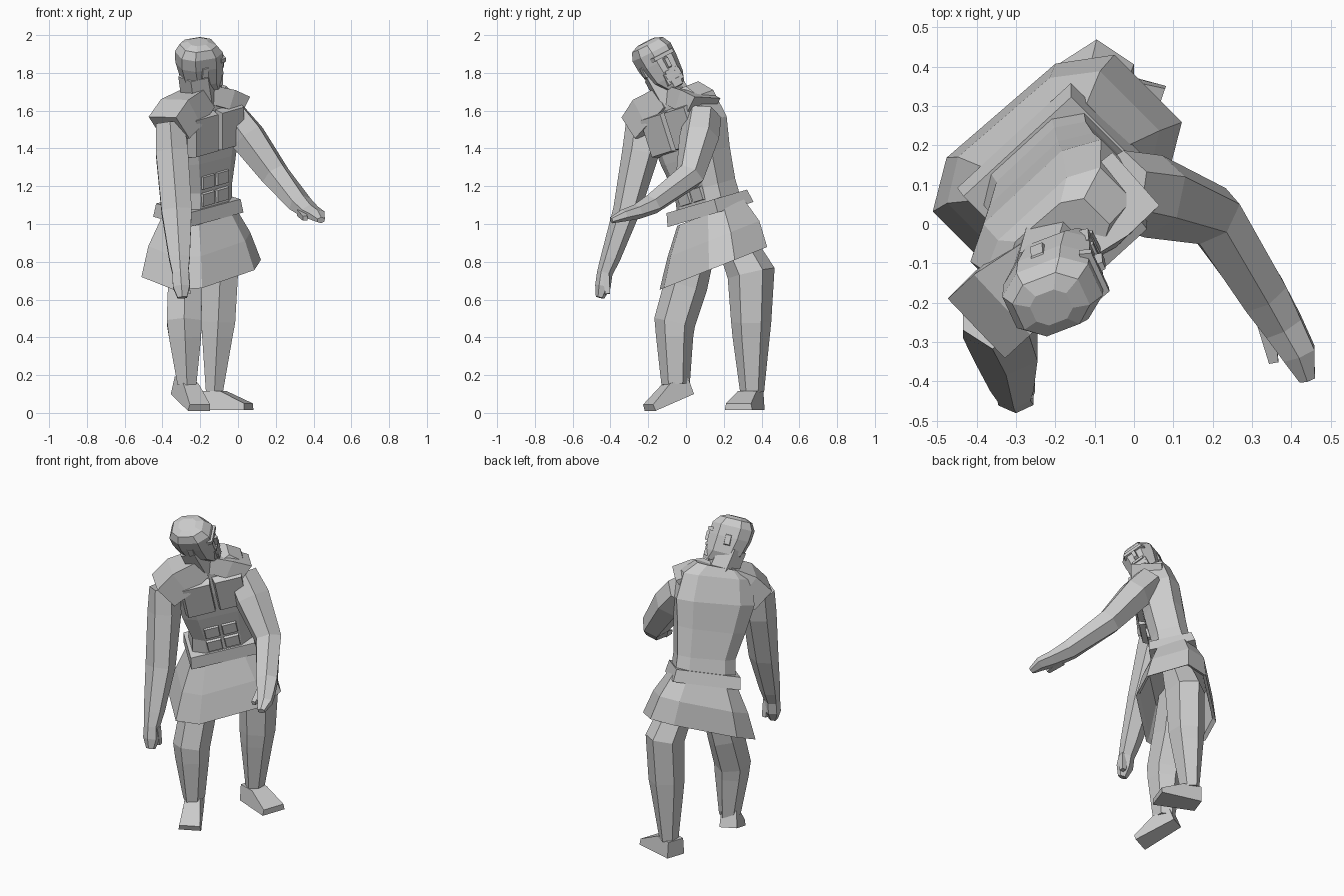
import bpy, bmesh
from math import cos, sin, pi
from mathutils import Vector as V

if "Cube" in bpy.data.objects:
    bpy.data.objects.remove(bpy.data.objects["Cube"])

LEFT = V((1, 1, 0)).normalized()      # figure's left, the torso is turned 45 degrees
FWD = V((1, -1, 0)).normalized()      # direction the chest faces


def finish(name, bm):
    bmesh.ops.recalc_face_normals(bm, faces=bm.faces)
    me = bpy.data.meshes.new(name)
    bm.to_mesh(me)
    bm.free()
    ob = bpy.data.objects.new(name, me)
    bpy.context.collection.objects.link(ob)
    return ob


def section(n, c):
    """Unit cross-section: chamfered square if c is given, else a regular polygon."""
    if c:
        return [(1, c), (c, 1), (-c, 1), (-1, c), (-1, -c), (-c, -1), (c, -1), (1, -c)]
    k = 1 / cos(pi / n)
    return [(k * cos((j + .5) * 2 * pi / n), k * sin((j + .5) * 2 * pi / n)) for j in range(n)]


def loft(name, rings, u, n=6, axis=None, c=None):
    """Faceted tube through rings (x, y, z, half size along u, half size across)."""
    bm = bmesh.new()
    pts = [V(r[:3]) for r in rings]
    prof = section(n, c)
    n = len(prof)
    loops = []
    for i, r in enumerate(rings):
        t = V(axis) if axis else pts[min(i + 1, len(pts) - 1)] - pts[max(i - 1, 0)]
        t.normalize()
        a = (V(u) - t * V(u).dot(t)).normalized()
        b = t.cross(a)
        loops.append([bm.verts.new(pts[i] + a * r[3] * x + b * r[4] * y) for x, y in prof])
    for p, q in zip(loops, loops[1:]):
        for j in range(n):
            bm.faces.new((p[j], p[(j + 1) % n], q[(j + 1) % n], q[j]))
    bm.faces.new(loops[0])
    bm.faces.new(loops[-1])
    return finish(name, bm)


def block(name, c, frame, half, taper=1.0):
    """Box in a local frame, its third-axis face shrunk by taper."""
    bm = bmesh.new()
    bmesh.ops.create_cube(bm, size=2)
    for v in bm.verts:
        k = taper if v.co.z > 0 else 1
        x, y, z = v.co.x * half[0] * k, v.co.y * half[1] * k, v.co.z * half[2]
        v.co = V(c) + frame[0] * x + frame[1] * y + frame[2] * z
    return finish(name, bm)


def foot(name, heel, fwd, width):
    """Wedge-shaped foot: side profile swept across its width."""
    f = V(fwd).normalized()
    s = V((0, 0, 1)).cross(f).normalized()
    up = f.cross(s)
    bm = bmesh.new()
    prof = [(0, 0, .85), (.25, 0, 1.1), (.25, .035, 1), (.11, .10, .75), (.0, .10, .75)]
    sides = [[bm.verts.new(V(heel) + f * x + up * z + s * width * w * sg) for x, z, w in prof]
             for sg in (-1, 1)]
    for j in range(5):
        k = (j + 1) % 5
        bm.faces.new((sides[0][j], sides[0][k], sides[1][k], sides[1][j]))
    for sd in sides:
        bm.faces.new(sd)
    return finish(name, bm)


# Torso, leaning forward and to its right
loft("torso", [(-.21, .13, 1.06, .18, .12), (-.20, .10, 1.2, .17, .11), (-.20, .05, 1.36, .20, .115),
               (-.20, .01, 1.52, .23, .12), (-.19, -.03, 1.66, .20, .10), (-.19, -.05, 1.71, .13, .08)],
     LEFT, c=.6)
up = V((0, -.3, .95)).normalized()
side = (LEFT - up * LEFT.dot(up)).normalized()
front = side.cross(up)
chest = V((-.2, .01, 1.52)) + front * .125
for s, tag in ((-1, "right"), (1, "left")):
    block("chest_plate_" + tag, chest + side * s * .095, (side, up, front), (.09, .115, .03), .88)
    for row in range(2):
        block(f"abdomen_{tag}_{row}", V((-.2, .105 - row * .026, 1.17 + row * .09)) + front * .112
              + side * s * .052, (side, up, front), (.046, .038, .012), .88)

# Belt and flared skirt, hollow below
ax = (0, -.28, .96)
loft("belt", [(-.21, .13, 1.05, .20, .137), (-.21, .11, 1.12, .19, .125)], LEFT, 4, ax)
loft("skirt", [(-.21, .13, 1.06, .195, .13), (-.205, .145, .92, .265, .185), (-.195, .145, .765, .315, .21),
               (-.195, .145, .78, .295, .19), (-.21, .14, .95, .22, .15)], LEFT, axis=(0, -.37, .93), c=.6)

# Legs and feet
loft("leg_left", [(-.13, .24, .95, .08, .08), (-.095, .345, .74, .095, .11), (-.105, .345, .48, .09, .092),
                  (-.11, .345, .4, .08, .085), (-.125, .35, .11, .045, .055)], (1, 0, 0))
loft("leg_right", [(-.25, .08, .95, .08, .08), (-.28, -.0, .68, .09, .10), (-.285, -.06, .48, .092, .095),
                   (-.28, -.06, .4, .085, .085), (-.27, -.055, .15, .05, .065)], (1, 0, 0))
foot("foot_left", (-.18, .36, .015), (.95, -.33, 0), .07)
foot("foot_right", (-.31, .02, .10), (.42, -.85, -.36), .06)

# Shoulders: square slabs running from the neck outwards
loft("shoulder_right", [(-.20, -.08, 1.67, .08, .06), (-.30, -.17, 1.59, .105, .085),
                        (-.365, -.23, 1.51, .105, .075)], FWD, 4)
loft("shoulder_left", [(-.18, -.04, 1.68, .08, .05), (-.09, .03, 1.655, .095, .055),
                       (-.03, .08, 1.60, .09, .085)], FWD, 4)

# Arms, hands and thumbs
loft("arm_right", [(-.36, -.22, 1.53, .075, .085), (-.35, -.24, 1.38, .085, .085),
                   (-.325, -.315, 1.07, .08, .062), (-.31, -.40, .82, .055, .045),
                   (-.305, -.43, .74, .042, .036), (-.30, -.44, .67, .045, .036),
                   (-.295, -.455, .61, .025, .02)], (1, 0, 0))
loft("thumb_right", [(-.275, -.425, .74, .018, .018), (-.265, -.415, .63, .013, .013)], (1, 0, 0), 4)
loft("arm_left", [(-.04, .09, 1.57, .085, .085), (.05, .07, 1.46, .095, .085), (.20, .02, 1.255, .072, .068),
                  (.33, -.18, 1.105, .06, .048), (.38, -.26, 1.065, .05, .035),
                  (.42, -.33, 1.045, .042, .028), (.44, -.395, 1.02, .02, .015)],
     (.5, .85, .3))
loft("thumb_left", [(.335, -.25, 1.06, .022, .018), (.355, -.35, 1.03, .012, .012)], (1, 0, 0), 4)

# Head: turned to its left and rolled to its right
hu = V((.03, -.45, .88)).normalized()
hf = V((.9, .42, 0))
hf = (hf - hu * hf.dot(hu)).normalized()
hs = hu.cross(hf)
hc = V((-.20, -.15, 1.855))


def at(s, f, u):
    return hc + hs * s + hf * f + hu * u


loft("neck", [(-.20, -.05, 1.64, .085, .085), (-.225, -.14, 1.80, .08, .085)], LEFT, 6)
loft("head", [(*at(0, f, u), a, b) for f, u, a, b in
              ((.06, -.15, .05, .055), (.01, -.095, .082, .105), (-.005, 0, .095, .118),
               (-.01, .065, .097, .118), (-.015, .108, .08, .09), (-.015, .125, .045, .05))],
     hs, axis=hu, c=.5)
face = (hs, hu, hf)
block("brow", at(0, .108, .025), face, (.07, .012, .015), .85)
block("nose", at(0, .112, -.02), face, (.015, .036, .022), .7)
block("moustache", at(0, .105, -.066), face, (.042, .01, .016), .85)
block("chin_beard", at(0, .10, -.135), face, (.034, .025, .018), .8)
for s, tag in ((-1, "right"), (1, "left")):
    block("beard_side_" + tag, at(s * .04, .098, -.1), face, (.01, .036, .016), .85)
    block("ear_" + tag, at(s * .092, -.01, -.015), (hf, hu, hs * s), (.02, .034, .008), .8)
